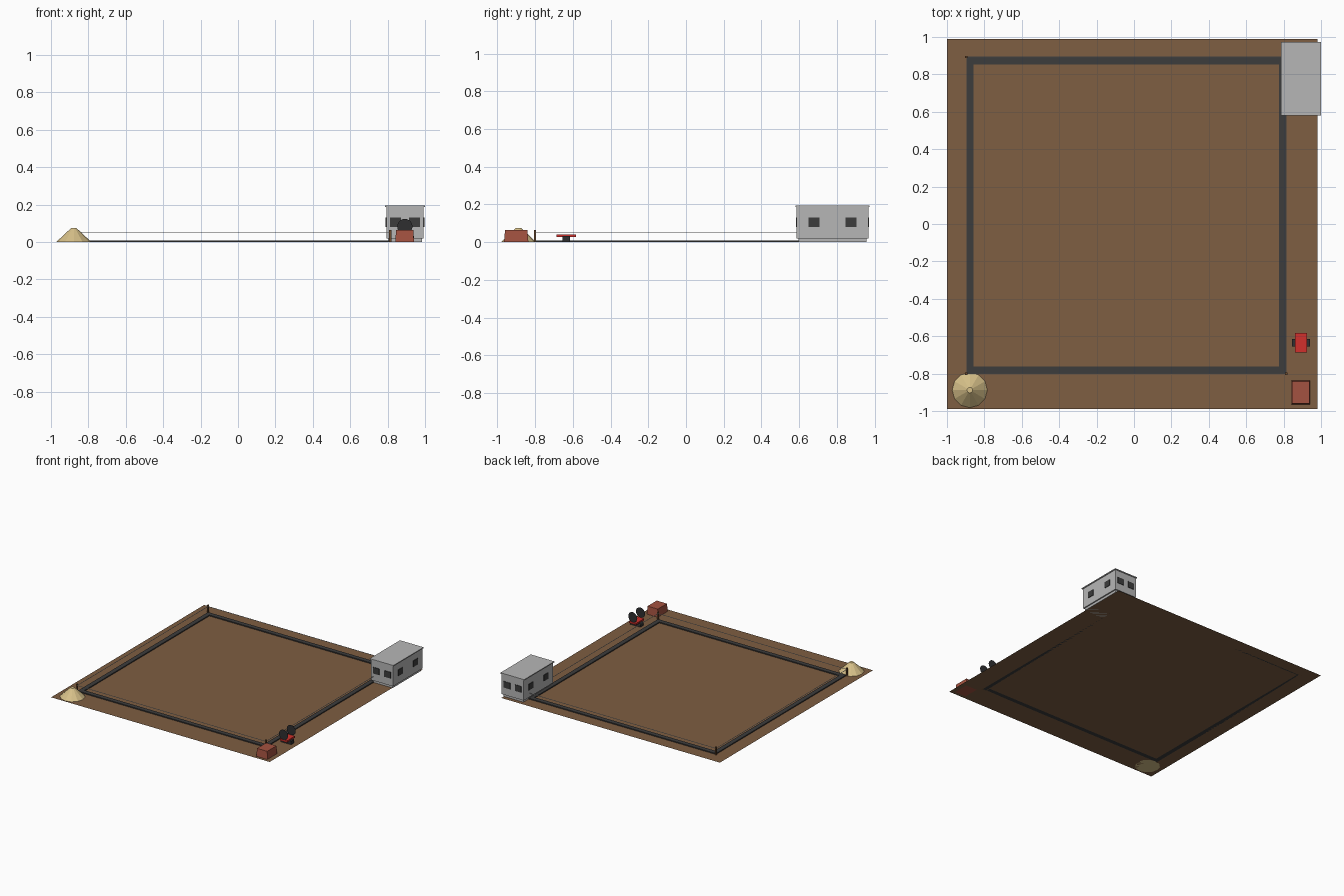
import bpy, bmesh
from math import radians
from mathutils import Matrix, Vector

cube = bpy.data.objects.get("Cube")
if cube:
    bpy.data.objects.remove(cube, do_unlink=True)


def material(name, r, g, b):
    m = bpy.data.materials.new(name)
    m.use_nodes = True
    m.diffuse_color = (r, g, b, 1)
    m.node_tree.nodes["Principled BSDF"].inputs["Base Color"].default_value = (r, g, b, 1)
    return m


soil = material("soil", 0.21, 0.112, 0.054)
dark = material("dark_grey", 0.045, 0.045, 0.045)
rubber = material("rubber", 0.028, 0.028, 0.03)
wall = material("light_grey", 0.47, 0.47, 0.47)
brick = material("brick", 0.37, 0.085, 0.052)
red = material("red_paint", 0.64, 0.03, 0.025)
sand = material("sand", 0.68, 0.53, 0.25)
wood = material("wood", 0.16, 0.075, 0.03)
cord = material("cord", 0.7, 0.7, 0.7)


def finish(name, bm, mat):
    mesh = bpy.data.meshes.new(name)
    bm.to_mesh(mesh)
    bm.free()
    mesh.materials.append(mat)
    ob = bpy.data.objects.new(name, mesh)
    bpy.context.collection.objects.link(ob)
    return ob


def box(name, mat, x0, x1, y0, y1, z0, z1, taper=1):
    """Box between limits, with its top optionally narrowed."""
    bm = bmesh.new()
    bmesh.ops.create_cube(bm, size=1)
    for v in bm.verts:
        k = taper if v.co.z > 0 else 1
        v.co = ((x0 + x1) / 2 + v.co.x * k * (x1 - x0),
                (y0 + y1) / 2 + v.co.y * k * (y1 - y0),
                (z0 + z1) / 2 + v.co.z * (z1 - z0))
    return finish(name, bm, mat)


# Flat ground
bm = bmesh.new()
bmesh.ops.create_grid(bm, size=0.99, matrix=Matrix.Translation((-0.01, 0, 0)))
finish("ground", bm, soil)

# Foundation strips around the plot
L, R, F, B = -0.894, 0.812, -0.798, 0.89
W, H = 0.037, 0.008
box("foundation_left", dark, R - W, R, F, B, 0, H)
box("foundation_right", dark, L, L + W, F, B, 0, H)
box("foundation_front", dark, L + W, R - W, F, F + W, 0, H)
box("foundation_back", dark, L + W, R - W, B - W, B, 0, H)

# Corner posts and the cords between them
L, R, F, B = L - 0.003, R + 0.002, F - 0.003, B + 0.003
p, t, z = 0.006, 0.0015, 0.052
for x in (L, R):
    for y in (F, B):
        box("corner_post", wood, x - p, x + p, y - p, y + p, 0, 0.065)
    box("side_cord", cord, x - t, x + t, F, B, z - t, z + t)
for y in (F, B):
    box("cross_cord", cord, L, R, y - t, y + t, z - t, z + t)

# Site cabin
cx, cy, hx, hy = 0.893, 0.777, 0.1, 0.19
box("cabin_base", wall, cx - 0.09, cx + 0.09, cy - 0.18, cy + 0.18, 0, 0.02)
box("cabin_body", wall, cx - hx, cx + hx, cy - hy, cy + hy, 0.02, 0.187)
box("cabin_roof", wall, cx - 0.107, cx + 0.107, cy - 0.196, cy + 0.196, 0.187, 0.195)
w, d = 0.029, 0.004
for side in (-1, 1):
    for s in (-1, 1):
        x, y = cx + s * 0.051, cy + side * hy
        box("end_window", dark, x - w, x + w, y - d, y + d, 0.08, 0.131)
        x, y = cx + side * hx, cy + s * 0.097
        box("side_window", dark, x - d, x + d, y - w, y + w, 0.08, 0.131)

# Brick stack
box("brick_stack", brick, 0.841, 0.941, -0.965, -0.836, 0, 0.064, 0.92)

# Small machine: chassis, axle block and two upright discs
mx, my = 0.892, -0.635
box("machine_chassis", red, mx - 0.032, mx + 0.032, my - 0.052, my + 0.052, 0.028, 0.042)
box("machine_axle", rubber, mx - 0.048, mx + 0.048, my - 0.02, my + 0.02, 0.002, 0.032)
for s in (-1, 1):
    bm = bmesh.new()
    bmesh.ops.create_circle(bm, cap_ends=True, segments=20, radius=0.041)
    bm.transform(Matrix.Translation((mx, my + s * 0.05, 0.083)) @ Matrix.Rotation(radians(90), 4, 'X'))
    finish("machine_disc", bm, rubber)

# Sand heap
bm = bmesh.new()
bmesh.ops.create_cone(bm, cap_ends=True, segments=12, radius1=0.094, radius2=0.015, depth=0.074,
                      matrix=Matrix.Translation((-0.878, -0.888, 0.037)))
finish("sand_heap", bm, sand)
